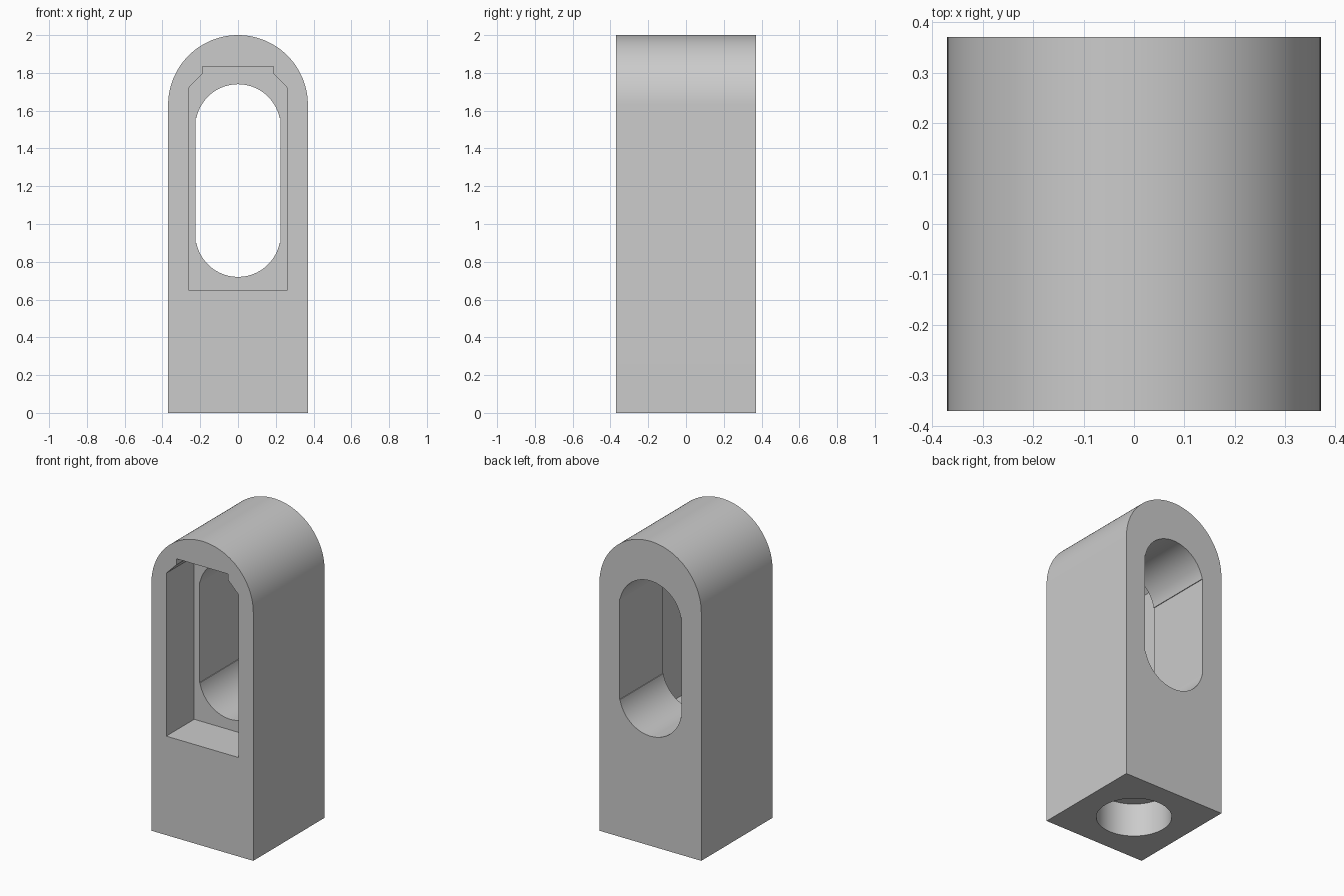
import bpy, bmesh
from math import sin, cos, pi, radians

cube = bpy.data.objects.get("Cube")
if cube:
    bpy.data.objects.remove(cube, do_unlink=True)

HALF = 0.37      # half width and half depth of the post
HEIGHT = 2.0
BORE = 0.225     # radius of the slot ends and of the base socket

grey = bpy.data.materials.new("plain_grey")
grey.use_nodes = True
grey.diffuse_color = (0.6, 0.6, 0.6, 1)
grey.node_tree.nodes["Principled BSDF"].inputs["Base Color"].default_value = (0.6, 0.6, 0.6, 1)


def arc(cz, r, start, end, n=48):
    """Points of an arc in the XZ plane, centred on x = 0."""
    steps = [start + (end - start) * i / n for i in range(n + 1)]
    return [(r * cos(a), cz + r * sin(a)) for a in steps]


def prism(name, profile, y0, y1):
    """Extrude an XZ profile from y0 to y1."""
    bm = bmesh.new()
    face = bm.faces.new([bm.verts.new((x, y0, z)) for x, z in profile])
    ext = bmesh.ops.extrude_face_region(bm, geom=[face])
    moved = [v for v in ext["geom"] if isinstance(v, bmesh.types.BMVert)]
    bmesh.ops.translate(bm, verts=moved, vec=(0, y1 - y0, 0))
    bmesh.ops.recalc_face_normals(bm, faces=bm.faces)
    mesh = bpy.data.meshes.new(name)
    bm.to_mesh(mesh)
    bm.free()
    mesh.materials.append(grey)
    obj = bpy.data.objects.new(name, mesh)
    bpy.context.collection.objects.link(obj)
    return obj


# Square post with a rounded top
body = prism("arched_post",
             [(-HALF, 0), (HALF, 0)] + arc(HEIGHT - HALF, HALF, 0, pi, 64),
             -HALF, HALF)

# Long slot through the post: round ends and slightly overlapping straight sides
low, high, lap = 0.945, 1.515, 0.045
tilt = math_tilt = 0.2014
slot_profile = ([(BORE, low - lap), (BORE, high + lap)]
                + arc(high, BORE, tilt, pi - tilt)
                + [(-BORE, high + lap), (-BORE, low - lap)]
                + arc(low, BORE, pi + tilt, 2 * pi - tilt))
slot = prism("slot_cutter", slot_profile, -0.5, 0.5)

# Stepped pocket in the front
side = [(0.262, 0.65), (0.262, 1.72), (0.188, 1.795), (0.188, 1.835)]
pocket = prism("pocket_cutter", side + [(-x, z) for x, z in reversed(side)], -0.5, -0.08)

# Blind round socket in the base
bpy.ops.mesh.primitive_cylinder_add(vertices=96, radius=BORE, depth=0.44, location=(0, 0, 0))
socket = bpy.context.object
socket.name = "socket_cutter"
socket.data.materials.append(grey)

# Cut the openings
cutters = [pocket, slot, socket]
for cutter in cutters:
    cutter.hide_render = True
    mod = body.modifiers.new(cutter.name, "BOOLEAN")
    mod.operation = "DIFFERENCE"
    mod.solver = "EXACT"
    mod.object = cutter

bpy.context.view_layer.update()
graph = bpy.context.evaluated_depsgraph_get()
finished = bpy.data.meshes.new_from_object(body.evaluated_get(graph))
body.modifiers.clear()
body.data = finished
for cutter in cutters:
    bpy.data.objects.remove(cutter, do_unlink=True)

# Smooth curves, sharp edges
bpy.ops.object.select_all(action="DESELECT")
body.select_set(True)
bpy.context.view_layer.objects.active = body
bpy.ops.object.shade_smooth_by_angle(angle=radians(30))
